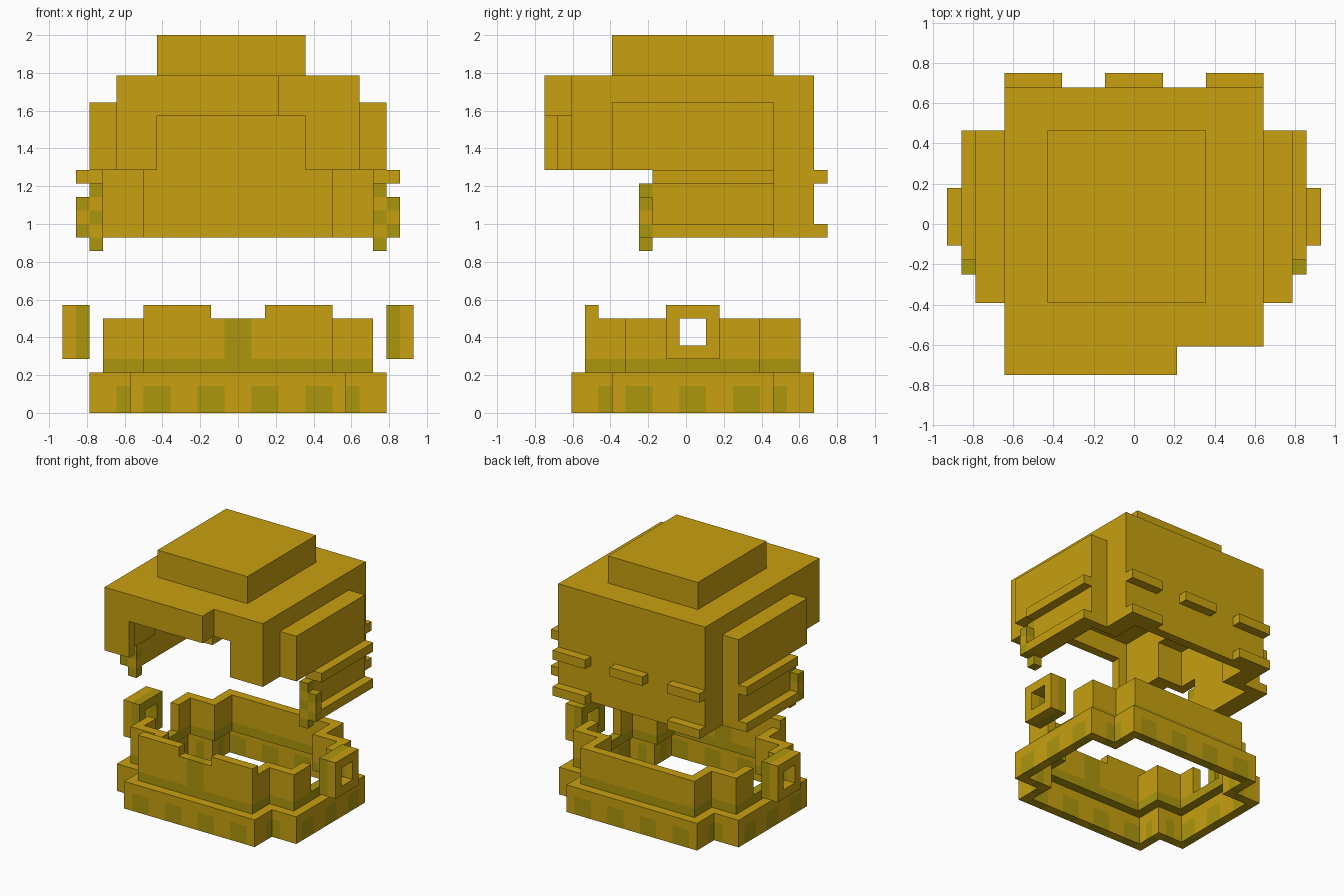
import bpy
import bmesh
from mathutils import Vector

cube = bpy.data.objects.get("Cube")
if cube:
    bpy.data.objects.remove(cube, do_unlink=True)

UNIT = 2 / 28          # edge of one block
MID = 10.5             # depth index that lies on y = 0


def make_material(name, colour):
    mat = bpy.data.materials.new(name)
    mat.use_nodes = True
    mat.diffuse_color = colour
    mat.node_tree.nodes["Principled BSDF"].inputs["Base Color"].default_value = colour
    return mat


MATERIALS = [make_material("gold", (0.578, 0.352, 0.005, 1)),
             make_material("olive", (0.413, 0.305, 0.004, 1))]


def box(x0, x1, y0, y1, z0, z1):
    """Set of block cells in a cuboid."""
    return {(x, y, z) for x in range(x0, x1) for y in range(y0, y1) for z in range(z0, z1)}


def cross(inset, z0, z1):
    """Plus-shaped floor plan, shrunk by a number of blocks."""
    a, b = 8 - inset, 11 - inset
    return (box(-a, a, 2 + inset, 20 - inset, z0, z1)
            | box(-b, b, 5 + inset, 17 - inset, z0, z1))


def mirror(cells):
    """Cells together with their left-right reflection."""
    return cells | {(-1 - x, y, z) for x, y, z in cells}


def build(name, cells, olive=frozenset()):
    """Mesh the outer skin of the cells, then merge flat areas of one colour."""
    bm = bmesh.new()
    verts = {}

    def vert(p):
        if p not in verts:
            verts[p] = bm.verts.new(((p[0]) * UNIT, (p[1] - MID) * UNIT, p[2] * UNIT))
        return verts[p]

    for cell in sorted(cells):
        for axis in range(3):
            u, v = (axis + 1) % 3, (axis + 2) % 3
            for side in (0, 1):
                near = list(cell)
                near[axis] += 2 * side - 1
                if tuple(near) in cells:
                    continue
                ring = []
                for du, dv in ((0, 0), (1, 0), (1, 1), (0, 1)):
                    p = list(cell)
                    p[axis] += side
                    p[u] += du
                    p[v] += dv
                    ring.append(vert(tuple(p)))
                face = bm.faces.new(ring if side else ring[::-1])
                face.material_index = int(cell in olive)
    bmesh.ops.dissolve_limit(bm, angle_limit=0.01, verts=bm.verts[:], edges=bm.edges[:],
                             delimit={'MATERIAL'})
    mesh = bpy.data.meshes.new(name)
    bm.to_mesh(mesh)
    bm.free()
    for mat in MATERIALS:
        mesh.materials.append(mat)
    obj = bpy.data.objects.new(name, mesh)
    bpy.context.collection.objects.link(obj)
    return obj


# Lower rim with olive studs around it
rim = cross(0, 0, 3) - cross(1, 0, 3)
studs = set()
for x0, x1 in ((1, 3), (5, 7)):
    studs |= box(x0, x1, 2, 3, 0, 2) | box(x0, x1, 19, 20, 0, 2)
for y0 in (6, 10, 14):
    studs |= box(10, 11, y0, y0 + 2, 0, 2)
for y0 in (5, 16):
    studs |= box(8, 9, y0, y0 + 1, 0, 2)
for y0 in (4, 17):
    studs |= box(7, 8, y0, y0 + 1, 0, 2)
build("lower_rim", rim, mirror(studs))

# Collar wall: olive band, side gaps, raised front and front stripe
collar = cross(1, 3, 7) - cross(2, 3, 7)
collar -= box(-10, 10, 9, 13, 4, 7)
collar |= mirror(box(2, 7, 3, 4, 7, 8))
build("collar", collar, cross(1, 3, 4) | box(-1, 1, 3, 4, 4, 7))

# Square side rings, olive on the inner half
for name, x0, inner in (("left_ring", 11, 11), ("right_ring", -13, -12)):
    ring = box(x0, x0 + 2, 9, 13, 4, 8) - box(x0, x0 + 2, 10, 12, 5, 7)
    build(name, ring, box(inner, inner + 1, 9, 13, 4, 8))

# Hood shell: stepped brow, side panels, long back and face opening
hood = box(-9, 9, 2, 20, 18, 25) | box(-9, 3, 0, 2, 18, 25)
hood |= mirror(box(0, 11, 5, 17, 18, 23))
hood |= mirror(box(0, 11, 8, 17, 13, 18)) | box(-9, 9, 16, 20, 13, 18)
hood -= box(-7, 7, 3, 19, 13, 24) | box(-7, 2, 1, 3, 13, 24)
hood -= box(-10, 10, 6, 16, 13, 22)
hood -= box(-6, 5, 0, 4, 18, 22)
build("hood", hood)

# Crown slab
build("crown", box(-6, 5, 5, 17, 25, 28))

# Side rails and olive-chequered clasps
for side in ("left", "right"):
    def place(cells):
        return cells if side == "left" else {(-1 - x, y, z) for x, y, z in cells}

    for level, z in (("upper", 17), ("lower", 13)):
        build(f"{side}_{level}_rail", place(box(11, 12, 8, 17, z, z + 1)))
    clasp = box(10, 11, 7, 8, 12, 17) | box(11, 12, 7, 8, 13, 16)
    checks = {(10, 7, 16), (10, 7, 14), (11, 7, 15), (11, 7, 13), (10, 7, 12)}
    build(f"{side}_clasp", place(clasp), place(checks))

# Pegs on the back
for i, (x0, z) in enumerate(((-9, 17), (-2, 17), (5, 17), (-9, 13), (5, 13))):
    build(f"back_peg_{i + 1}", box(x0, x0 + 4, 20, 21, z, z + 1))
